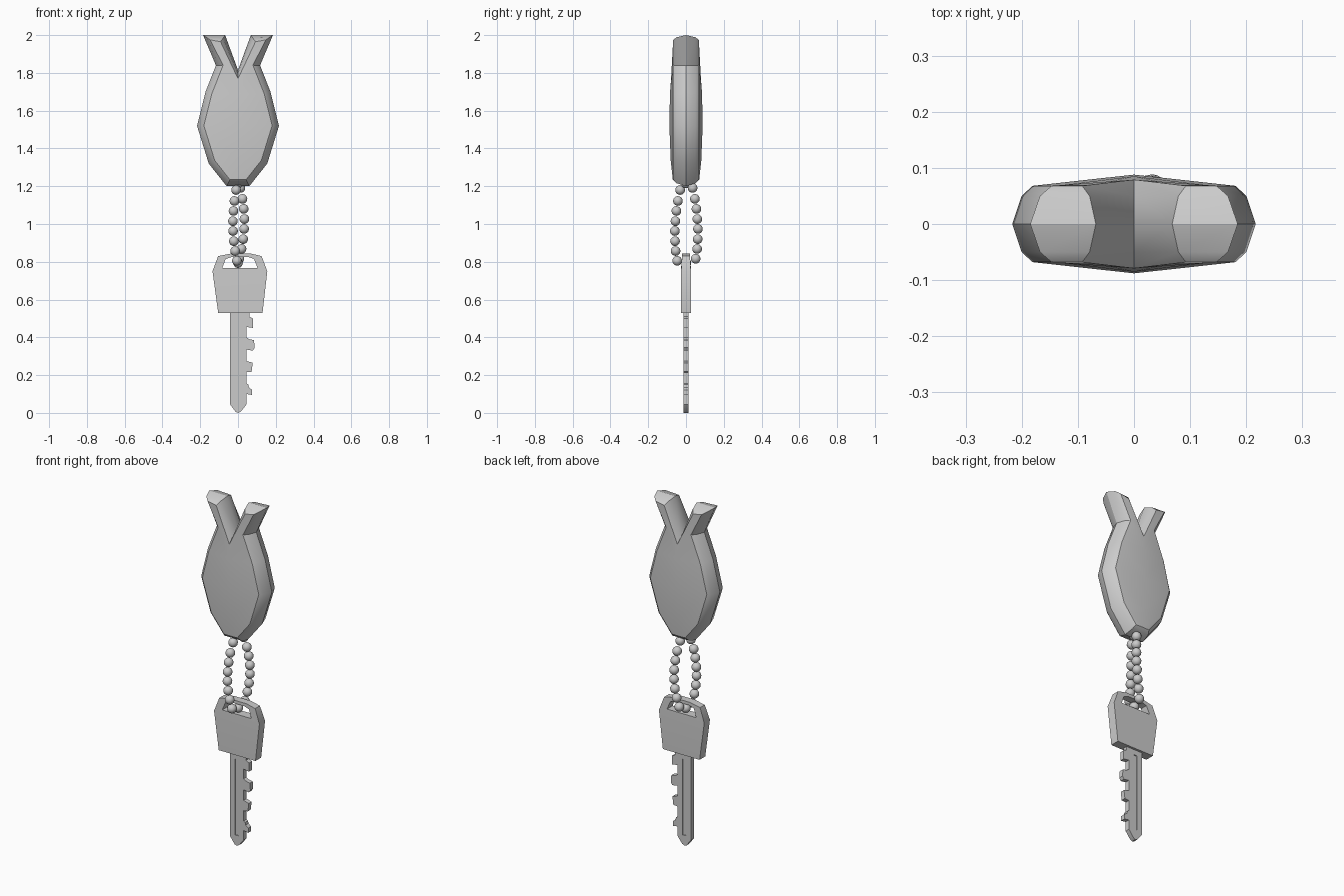
import bpy, bmesh, math
from mathutils import Vector

if "Cube" in bpy.data.objects:
    bpy.data.objects.remove(bpy.data.objects["Cube"])


def finish(ob, angle=30):
    bpy.ops.object.select_all(action='DESELECT')
    ob.select_set(True)
    bpy.context.view_layer.objects.active = ob
    if ob.type == 'CURVE':
        bpy.ops.object.convert(target='MESH')
    bpy.ops.object.shade_smooth_by_angle(angle=math.radians(angle))
    return bpy.context.view_layer.objects.active


def from_bmesh(name, bm, angle=30):
    bmesh.ops.recalc_face_normals(bm, faces=bm.faces)
    me = bpy.data.meshes.new(name)
    bm.to_mesh(me)
    bm.free()
    ob = bpy.data.objects.new(name, me)
    bpy.context.collection.objects.link(ob)
    return finish(ob, angle)


def plate(name, outlines, half):
    """Flat plate in the xz plane; the first outline is the rim, the rest are holes."""
    cu = bpy.data.curves.new(name, 'CURVE')
    cu.dimensions, cu.fill_mode, cu.extrude = '2D', 'BOTH', half
    for pts in outlines:
        sp = cu.splines.new('POLY')
        sp.points.add(len(pts) - 1)
        for p, (x, z) in zip(sp.points, pts):
            p.co = (x, z, 0, 1)
        sp.use_cyclic_u = True
    ob = bpy.data.objects.new(name, cu)
    bpy.context.collection.objects.link(ob)
    ob.rotation_euler.x = math.pi / 2
    return finish(ob)


def inset(pts, d):
    out = []
    for i, p in enumerate(pts):
        a = (p - pts[i - 1]).normalized()
        b = (pts[(i + 1) % len(pts)] - p).normalized()
        n = (Vector((-a.y, a.x)) + Vector((-b.y, b.x))).normalized()
        out.append(p + n * min(d / max(n.dot(Vector((-a.y, a.x))), 0.1), 1.3 * d))
    return out


# Fish-shaped fob: bevelled outline rings closed by a domed cap on each side
half = [(0, 1.20), (.06, 1.20), (.155, 1.32), (.217, 1.52), (.172, 1.70),
        (.117, 1.84), (.185, 2.0), (.068, 2.0), (0, 1.815)]
ring = [Vector(p) for p in half] + [Vector((-x, z)) for x, z in half[-2:0:-1]]
n = len(ring)
bm = bmesh.new()
mid = [bm.verts.new((p.x, 0, p.y)) for p in ring]
for s in (-1, 1):
    prev = mid
    for d, y in ((.016, .05), (.035, .068)):
        cur = [bm.verts.new((p.x, s * y, p.y)) for p in inset(ring, d)]
        for i in range(n):
            j = (i + 1) % n
            bm.faces.new((prev[i], prev[j], cur[j], cur[i]))
        prev = cur
    prev[8].co.y = s * .079
    prev[0].co.y = s * .07
    spine = [bm.verts.new((0, s * y, prev[k].co.z)) for k, y in ((2, .081), (3, .088), (4, .085))]
    for side in (1, -1):
        v = [prev[side * k % n] for k in range(9)]
        line = [v[0]] + spine
        bm.faces.new((v[0], v[1], v[2], spine[0]))
        bm.faces.new((spine[0], v[2], v[3], spine[1]))
        bm.faces.new((spine[1], v[3], v[4], spine[2]))
        bm.faces.new((spine[2], v[4], v[5], v[8]))
        bm.faces.new((v[8], v[5], v[6], v[7]))
from_bmesh("fob_body", bm)

# Key head with the hanging slot
head = plate("key_head", [
    [(-.105, .53), (.13, .53), (.155, .75), (.125, .83), (.07, .843), (-.04, .843), (-.105, .83), (-.135, .75)],
    [(-.083, .768), (.103, .768), (.085, .815), (.055, .825), (-.035, .825), (-.065, .815)]], .026)
for v in head.data.vertices:
    if v.co.y > .8:
        v.co.z *= .82

# Key blade with teeth, and a thinner web filling its long groove
groove = [(-.009, .06), (.012, .06), (.012, .50), (-.009, .50)]
plate("key_blade", [
    [(-.042, .54), (-.042, .045), (-.012, .005), (.002, 0), (.016, .008), (.045, .045),
     (.045, .10), (.075, .095), (.075, .122), (.058, .135), (.055, .15), (.045, .155),
     (.045, .215), (.072, .218), (.078, .265), (.045, .275), (.045, .335),
     (.078, .33), (.088, .345), (.085, .385), (.06, .39), (.045, .40), (.045, .455),
     (.08, .45), (.08, .50), (.06, .51), (.06, .54)], groove], .013)
plate("key_groove_web", [groove], .008)

# Ball chain: front and back strands joined by one bead inside the slot
strand = [(.010, .031, 1.183), (.019, .043, 1.125), (.024, .051, 1.072), (.027, .056, 1.018),
          (.026, .059, .966), (.022, .058, .912), (.015, .055, .86), (.006, .047, .808)]
beads = [(-x, -y, z - .003) for x, y, z in strand]
beads += [(x * 1.25, y + .004, z + .008) for x, y, z in strand]
beads += [(0, .002, .793), (0, 0, 1.215)]
bm = bmesh.new()
for b in beads:
    new = bmesh.ops.create_uvsphere(bm, u_segments=16, v_segments=10, radius=.0255)
    bmesh.ops.translate(bm, verts=new['verts'], vec=b)
from_bmesh("ball_chain", bm, 60)
